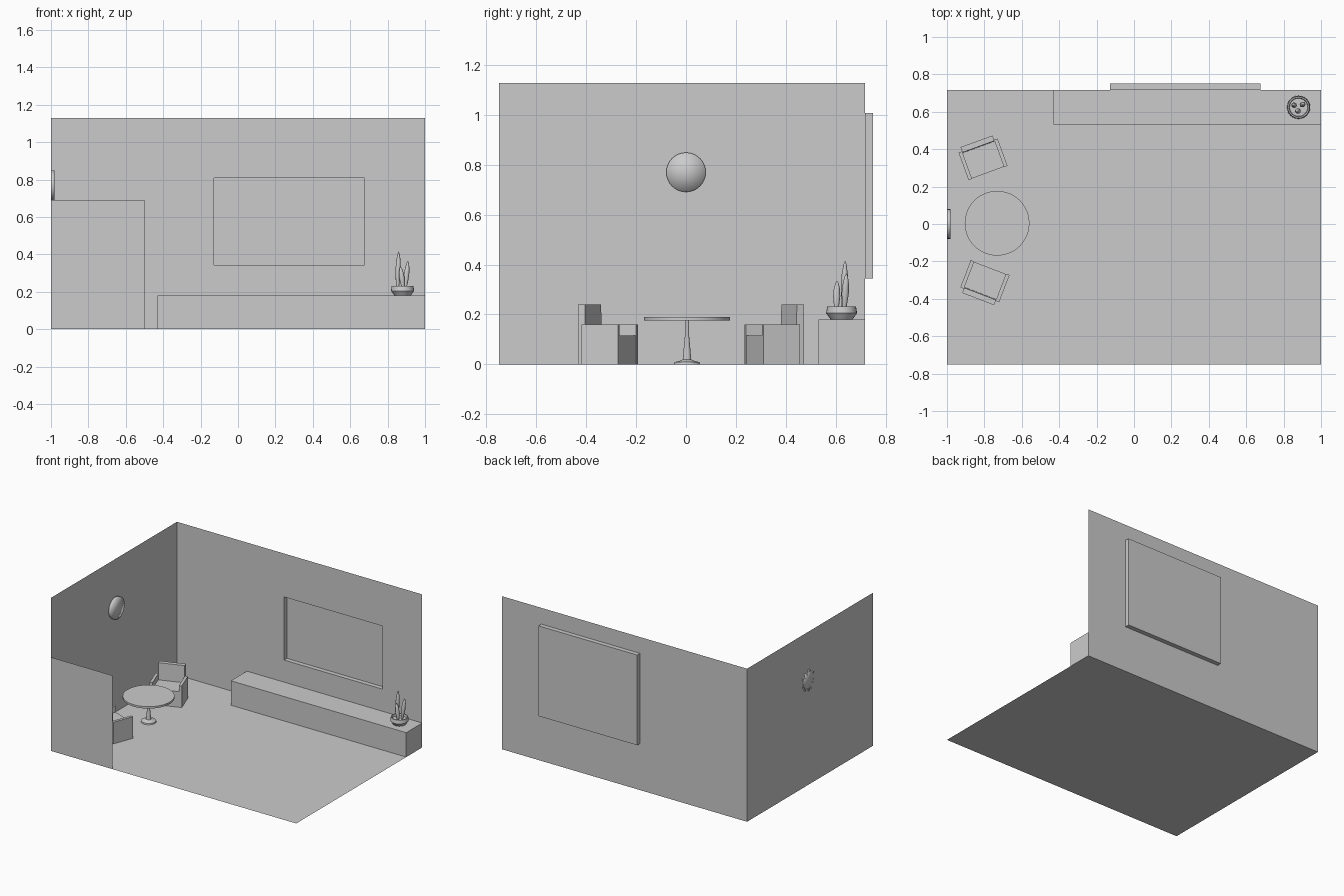
import bpy
import bmesh
from math import radians
from mathutils import Matrix, Vector

old = bpy.data.objects.get("Cube")
if old:
    bpy.data.objects.remove(old, do_unlink=True)

GREY = (0.6, 0.6, 0.6, 1)
grey = bpy.data.materials.new("plain grey")
grey.use_nodes = True
grey.diffuse_color = GREY
grey.node_tree.nodes["Principled BSDF"].inputs["Base Color"].default_value = GREY


def finish(name, bm, smooth=None):
    """Turn a bmesh into a named grey object."""
    mesh = bpy.data.meshes.new(name)
    bm.to_mesh(mesh)
    bm.free()
    mesh.materials.append(grey)
    obj = bpy.data.objects.new(name, mesh)
    bpy.context.collection.objects.link(obj)
    if smooth:
        bpy.ops.object.select_all(action='DESELECT')
        obj.select_set(True)
        bpy.context.view_layer.objects.active = obj
        bpy.ops.object.shade_smooth_by_angle(angle=radians(smooth))
    return obj


def add_box(bm, lo, hi):
    lo, hi = Vector(lo), Vector(hi)
    place = Matrix.Translation((lo + hi) / 2) @ Matrix.Diagonal((*(hi - lo), 1))
    return bmesh.ops.create_cube(bm, size=1, matrix=place)["verts"]


def box(name, lo, hi):
    bm = bmesh.new()
    add_box(bm, lo, hi)
    return finish(name, bm)


def sheet(name, corner, u, v):
    """Single flat panel spanned by two edge vectors."""
    bm = bmesh.new()
    c, u, v = Vector(corner), Vector(u), Vector(v)
    bm.faces.new([bm.verts.new(p) for p in (c, c + u, c + u + v, c + v)])
    return finish(name, bm)


def lathe(name, profile, at, steps=32, lean=(0, 0), smooth=40):
    """Revolve (radius, height) points about z; lean shears the result."""
    bm = bmesh.new()
    verts = [bm.verts.new((r, 0, z)) for r, z in profile]
    edges = [bm.edges.new(pair) for pair in zip(verts, verts[1:])]
    bmesh.ops.spin(bm, geom=verts + edges, axis=(0, 0, 1), cent=(0, 0, 0),
                   angle=radians(360), steps=steps)
    bmesh.ops.remove_doubles(bm, verts=bm.verts, dist=0.0002)
    bmesh.ops.recalc_face_normals(bm, faces=bm.faces)
    for v in bm.verts:
        v.co.x += lean[0] * v.co.z
        v.co.y += lean[1] * v.co.z
    obj = finish(name, bm, smooth)
    obj.location = at
    return obj


# Room shell: floor, side wall and low front partition
FRONT, BACK, TOP = -0.75, 0.717, 1.128
sheet("floor", (-1, FRONT, 0), (2, 0, 0), (0, BACK - FRONT, 0))
sheet("side_wall", (-1, FRONT, 0), (0, BACK - FRONT, 0), (0, 0, TOP))
sheet("front_partition", (-1, FRONT, 0), (0.5, 0, 0), (0, 0, 0.69))

# Back wall with a rectangular opening: a 3 x 3 grid without its middle
bm = bmesh.new()
xs, zs = (-1, -0.127, 0.677, 1), (0, 0.343, 0.808, TOP)
grid = [[bm.verts.new((x, BACK, z)) for x in xs] for z in zs]
for i in range(3):
    for j in range(3):
        if (i, j) != (1, 1):
            bm.faces.new((grid[i][j], grid[i][j + 1],
                          grid[i + 1][j + 1], grid[i + 1][j]))
finish("back_wall", bm)

# Niche housing behind the opening, open towards the room
bm = bmesh.new()
add_box(bm, (xs[1], BACK, zs[1]), (xs[2], 0.75, 1.008))
bm.normal_update()
bmesh.ops.delete(bm, geom=[f for f in bm.faces if f.normal.y < -0.5],
                 context='FACES_ONLY')
finish("niche_housing", bm)
sheet("niche_ceiling", (xs[1], BACK, zs[2]), (xs[2] - xs[1], 0, 0),
      (0, 0.75 - BACK, 0))

# Long low bench
box("bench", (-0.43, 0.531, 0), (1, BACK, 0.18))

# Round wall lamp, softly shaded across its rim
bm = bmesh.new()
bmesh.ops.create_cone(bm, cap_ends=True, cap_tris=True, segments=32,
                      radius1=0.079, radius2=0.079, depth=0.02,
                      matrix=Matrix.Translation((-0.99, 0, 0.77))
                      @ Matrix.Rotation(radians(90), 4, 'Y'))
finish("wall_lamp", bm, smooth=180)

# Pedestal table
TABLE = (-0.732, 0.004, 0)
lathe("table_top", [(0, 0.176), (0.173, 0.176), (0.173, 0.19), (0, 0.19)],
      TABLE, 48)
lathe("table_pedestal", [(0, 0), (0.052, 0), (0.05, 0.009), (0.03, 0.013),
                         (0.017, 0.02), (0.013, 0.065), (0.008, 0.12),
                         (0.009, 0.176)], TABLE, 24)


# Armchairs: seat block, two arms and a slightly tapered back
def armchair(name, x, y, angle):
    parts = [box(name + "_seat", (-0.091, -0.076, 0), (0.091, 0.07, 0.115))]
    for side, s in (("left", 1), ("right", -1)):
        a, b = sorted((s * 0.091, s * 0.111))
        parts.append(box(f"{name}_{side}_arm", (a, -0.078, 0), (b, 0.078, 0.16)))
    bm = bmesh.new()
    for v in add_box(bm, (-0.091, 0.066, 0), (0.091, 0.102, 0.24)):
        if v.co.z > 0.1 and v.co.y < 0.08:
            v.co.y += 0.006
    parts.append(finish(name + "_back", bm))
    for part in parts:
        part.location = (x, y, 0)
        part.rotation_euler.z = radians(angle)


armchair("rear_armchair", -0.807, 0.346, 20)
armchair("front_armchair", -0.797, -0.306, 159)

# Plant pot with recessed soil
lathe("plant_pot", [(0, 0.18), (0.044, 0.18), (0.05, 0.188), (0.062, 0.205),
                    (0.058, 0.231), (0.051, 0.231), (0.048, 0.215),
                    (0, 0.215)], (0.88, 0.624, 0), 24)

# Three pointed succulent leaves
leaf = [(0.006, 0), (0.011, 0.25), (0.0145, 0.5), (0.012, 0.75),
        (0.006, 0.93), (0, 1)]
for i, (x, y, height, lean) in enumerate((
        (0.853, 0.632, 0.205, (0.03, 0.03)),
        (0.893, 0.634, 0.155, (0.1, 0.06)),
        (0.884, 0.603, 0.125, (-0.12, 0.02)))):
    lathe(f"plant_leaf_{i + 1}", [(r, z * height) for r, z in leaf],
          (x, y, 0.21), 12, lean, 60)
